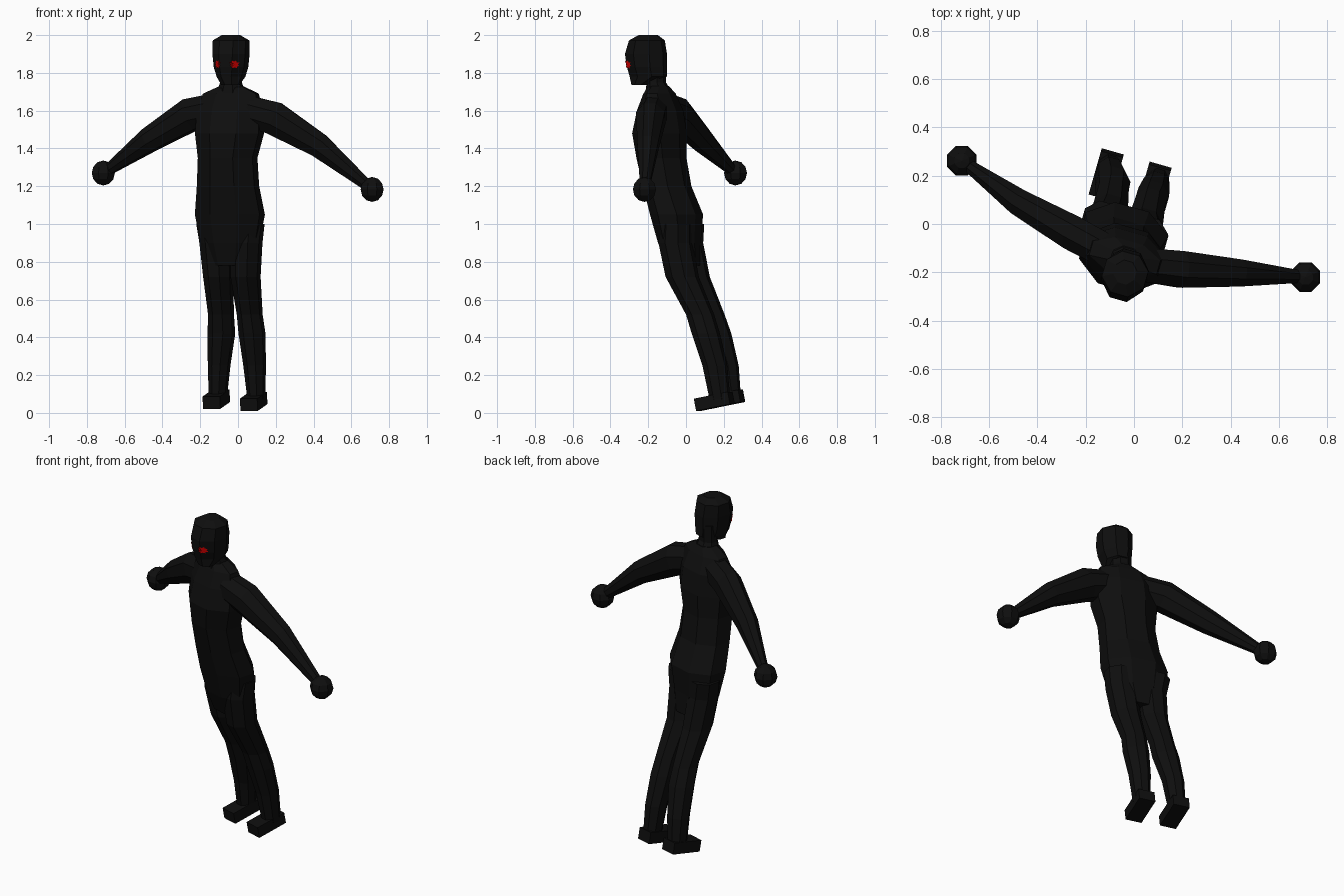
import bpy, bmesh, math
from mathutils import Vector, Matrix
from mathutils.bvhtree import BVHTree

if "Cube" in bpy.data.objects:
    bpy.data.objects.remove(bpy.data.objects["Cube"])

YAW = Matrix.Rotation(math.radians(-16), 3, 'Z')   # whole body is turned slightly
SIDE, BACK, UP = YAW @ Vector((1, 0, 0)), YAW @ Vector((0, 1, 0)), Vector((0, 0, 1))


def material(name, rgb):
    m = bpy.data.materials.new(name)
    m.diffuse_color = (*rgb, 1)
    m.use_nodes = True
    m.node_tree.nodes["Principled BSDF"].inputs["Base Color"].default_value = m.diffuse_color
    return m


BLACK = material("matte black", (0.0045, 0.0045, 0.0045))
RED = material("eye red", (0.75, 0.0, 0.0))


def finish(name, bm, mat):
    bmesh.ops.recalc_face_normals(bm, faces=bm.faces)
    me = bpy.data.meshes.new(name)
    bm.to_mesh(me)
    bm.free()
    me.materials.append(mat)
    ob = bpy.data.objects.new(name, me)
    bpy.context.collection.objects.link(ob)
    return ob


def skin(name, rings, n=8):
    """Join octagonal rings of (centre, u axis, v axis, half u, half v)."""
    bm = bmesh.new()
    k = 1 / math.cos(math.pi / n)
    loops = []
    for c, u, v, a, b in rings:
        angles = [(i + 0.5) * math.tau / n for i in range(n)]
        loops.append([bm.verts.new(c + u * a * k * math.cos(t) + v * b * k * math.sin(t))
                      for t in angles])
    for p, q in zip(loops, loops[1:]):
        for i in range(n):
            j = (i + 1) % n
            bm.faces.new((p[i], p[j], q[j], q[i]))
    bm.faces.new(loops[0])
    bm.faces.new(loops[-1])
    return finish(name, bm, BLACK)


def column(name, rows):
    """Level rings: x, y, z, half width, half depth."""
    return skin(name, [(Vector(r[:3]), SIDE, BACK, r[3], r[4]) for r in rows])


def limb(name, rows):
    """Rings square to a path: x, y, z, half width, half height."""
    pts = [Vector(r[:3]) for r in rows]
    rings = []
    for i, r in enumerate(rows):
        t = (pts[min(i + 1, len(pts) - 1)] - pts[max(i - 1, 0)]).normalized()
        u = t.cross(UP).normalized()
        rings.append((pts[i], u, u.cross(t), r[3], r[4]))
    return skin(name, rings)


# Torso from neck base to crotch
column("torso", [
    (-.035, -.145, 1.73, .06, .05), (-.038, -.14, 1.69, .145, .072),
    (-.042, -.137, 1.60, .17, .108), (-.045, -.14, 1.48, .175, .13),
    (-.055, -.13, 1.35, .15, .12), (-.053, -.10, 1.20, .158, .115),
    (-.043, -.05, 1.05, .178, .125), (-.042, -.035, .90, .15, .10),
    (-.04, -.01, .78, .11, .08)])

# Neck and head
column("neck", [(-.037, -.155, 1.85, .055, .048), (-.037, -.157, 1.75, .055, .046),
                (-.037, -.143, 1.69, .07, .068), (-.038, -.135, 1.62, .09, .09)])
head = column("head", [
    (-.037, -.20, 2.0, .045, .048), (-.037, -.207, 1.972, .09, .088),
    (-.037, -.212, 1.90, .09, .105), (-.037, -.207, 1.83, .083, .10),
    (-.037, -.20, 1.78, .068, .094), (-.04, -.245, 1.735, .045, .04)])

# Legs, each with a tilted block foot
LEGS = {
    "left": [(-.13, .01, 1.0, .085, .08), (-.118, .0, .90, .08, .085),
             (-.105, .038, .72, .073, .083), (-.09, .13, .52, .063, .07),
             (-.088, .165, .42, .068, .07), (-.1, .213, .25, .055, .062),
             (-.107, .237, .07, .043, .052)],
    "right": [(.05, -.05, 1.0, .085, .08), (.043, -.055, .90, .08, .085),
              (.04, -.02, .72, .073, .083), (.062, .075, .52, .063, .07),
              (.074, .105, .42, .066, .07), (.088, .153, .25, .055, .062),
              (.097, .18, .07, .043, .052)]}
FEET = {"left": (-.115, .205, .072), "right": (.083, .15, .061)}
for s in LEGS:
    column(s + "_leg", LEGS[s])
    bm = bmesh.new()
    tilt = YAW.to_4x4() @ Matrix.Rotation(math.radians(11), 4, 'X')
    bmesh.ops.create_cube(bm, size=1, matrix=Matrix.Translation(FEET[s]) @ tilt
                          @ Matrix.Diagonal((.095, .19, .066, 1)))
    finish(s + "_foot", bm, BLACK)

# Arms, each ending in a faceted ball hand
ARMS = {
    "left": [(-.12, -.11, 1.61, .07, .08), (-.25, -.04, 1.58, .072, .086),
             (-.47, .085, 1.445, .055, .064), (-.69, .245, 1.285, .025, .028)],
    "right": [(.05, -.17, 1.60, .07, .08), (.19, -.187, 1.56, .076, .088),
              (.43, -.202, 1.415, .056, .064), (.69, -.218, 1.20, .025, .028)]}
HANDS = {"left": (-.713, .262, 1.27), "right": (.71, -.22, 1.183)}
for s in ARMS:
    limb(s + "_arm", ARMS[s])
    bm = bmesh.new()
    bmesh.ops.create_uvsphere(bm, u_segments=8, v_segments=6, radius=.066,
                              matrix=Matrix.Translation(HANDS[s])
                              @ Matrix.Rotation(math.radians(22.5), 4, 'Z'))
    finish(s + "_hand", bm, BLACK)

# Ragged red eyes laid onto the face
bm = bmesh.new()
bm.from_mesh(head.data)
face = BVHTree.FromBMesh(bm)
bm.free()
for s, off in (("left", -.047), ("right", .047)):
    bm = bmesh.new()
    mid = Vector((-.04, -.21, 1.845)) + SIDE * off

    def on_face(du, dv):
        start = mid + SIDE * du + UP * dv - BACK * .5
        hit = face.ray_cast(start, BACK)[0]
        return bm.verts.new((hit if hit else start + BACK * .4) - BACK * .005)

    centre = on_face(0, 0)
    rim = []
    for i in range(16):
        t, r = i * math.tau / 16, (.023 if i % 2 else .015)
        rim.append(on_face(r * math.cos(t), r * math.sin(t)))
    for i in range(16):
        bm.faces.new((centre, rim[i], rim[(i + 1) % 16]))
    finish(s + "_eye", bm, RED)
